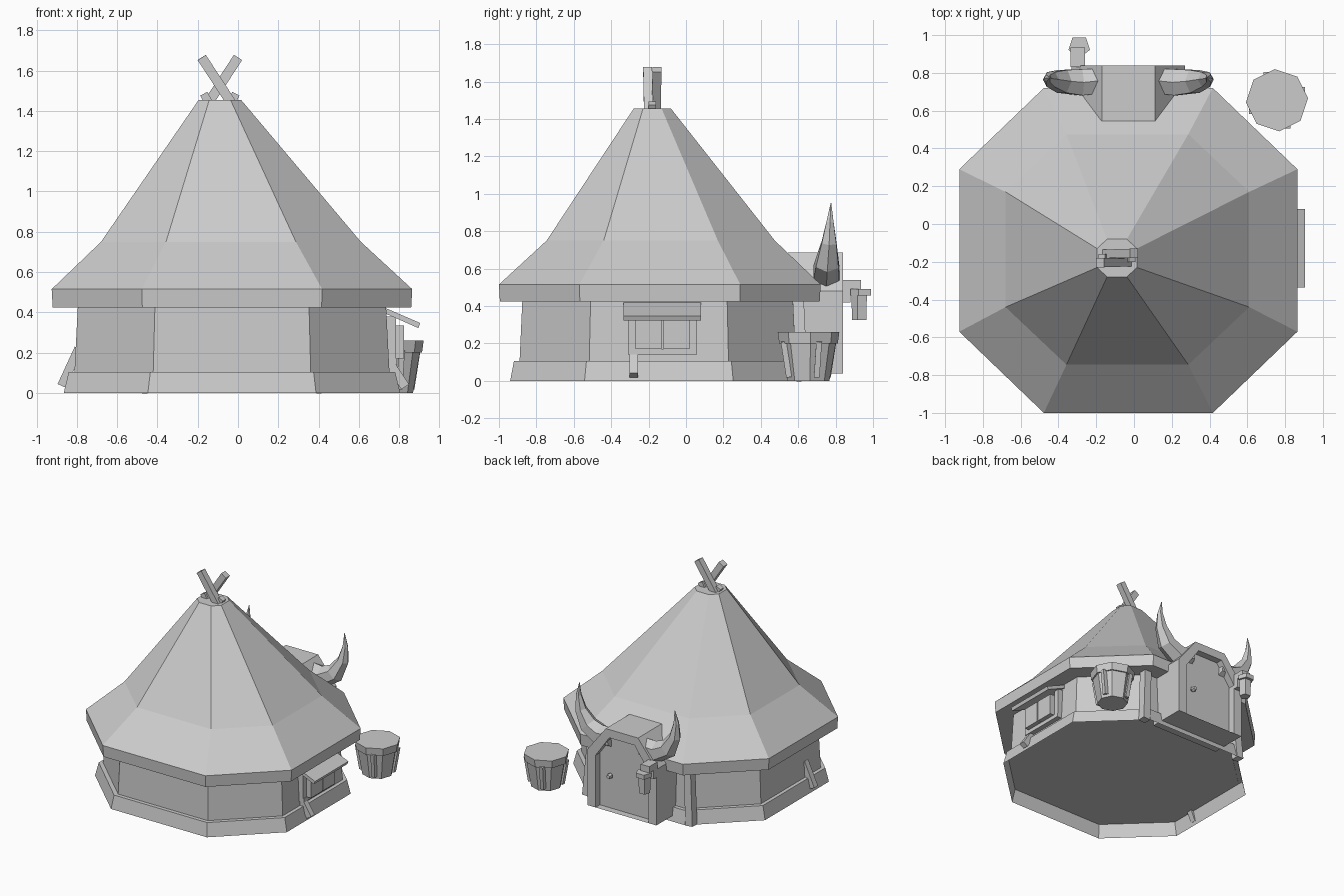
import bpy, bmesh, math
from mathutils import Vector

cube = bpy.data.objects.get("Cube")
if cube:
    bpy.data.objects.remove(cube, do_unlink=True)

GREY = (0.6, 0.6, 0.6, 1)
mat = bpy.data.materials.new("plain grey")
mat.use_nodes = True
mat.diffuse_color = GREY
mat.node_tree.nodes["Principled BSDF"].inputs["Base Color"].default_value = GREY

MID = -0.03  # centre line of hut and porch


def finish(name, bm):
    bmesh.ops.recalc_face_normals(bm, faces=bm.faces)
    mesh = bpy.data.meshes.new(name)
    bm.to_mesh(mesh)
    bm.free()
    mesh.materials.append(mat)
    obj = bpy.data.objects.new(name, mesh)
    bpy.context.collection.objects.link(obj)
    return obj


def loft(name, rings, cap_start=True, cap_end=True):
    bm = bmesh.new()
    rows = [[bm.verts.new(p) for p in ring] for ring in rings]
    for a, b in zip(rows, rows[1:]):
        for i in range(len(a)):
            j = (i + 1) % len(a)
            bm.faces.new((a[i], a[j], b[j], b[i]))
    if cap_start:
        bm.faces.new(rows[0])
    if cap_end:
        bm.faces.new(rows[-1])
    return finish(name, bm)


def octagon(cx, cy, hx, hy, z):
    """Eight corners of a chamfered rectangle."""
    signs = [(1, .5), (.5, 1), (-.5, 1), (-1, .5), (-1, -.5), (-.5, -1), (.5, -1), (1, -.5)]
    return [(cx + hx * a, cy + hy * b, z) for a, b in signs]


def circle(centre, r, sides, axis=(0, 0, 1), turn=0):
    axis = Vector(axis).normalized()
    u = axis.cross(Vector((0, 1, 0)))
    if u.length < 0.1:
        u = axis.cross(Vector((1, 0, 0)))
    u.normalize()
    v = axis.cross(u)
    angles = [turn + math.tau * i / sides for i in range(sides)]
    return [Vector(centre) + r * (math.cos(t) * u + math.sin(t) * v) for t in angles]


def box(name, lo, hi):
    rings = [[(lo[0], lo[1], z), (hi[0], lo[1], z), (hi[0], hi[1], z), (lo[0], hi[1], z)]
             for z in (lo[2], hi[2])]
    return loft(name, rings)


def beam(name, start, end, width, sides=4):
    axis = Vector(end) - Vector(start)
    return loft(name, [circle(p, width * 0.71, sides, axis, math.pi / 4) for p in (start, end)])


# Open skirt with a raised floor, ledge and walls
loft("base_skirt", [octagon(MID, -.145, .835, .795, 0), octagon(MID, -.145, .81, .775, .105),
                    octagon(MID, -.145, .75, .72, .105)], False)
loft("walls", [octagon(MID, -.145, .782, .745, .1), octagon(MID, -.145, .765, .73, .43)])

# Flared roof
loft("roof", [octagon(MID, -.14, .89, .855, .425), octagon(MID, -.14, .895, .86, .515),
              octagon(-.035, -.135, .645, .61, .75), octagon(-.09, -.18, .105, .1, 1.455)])

# Crossed poles at the peak
beam("peak_pole_left", (-.16, -.16, 1.42), (-.0, -.155, 1.665), .048)
beam("peak_pole_right", (-.02, -.2, 1.42), (-.18, -.205, 1.665), .048)
for side in (-1, 1):
    beam("peak_stub", (-.09 + side * .05, -.18, 1.43), (-.09 + side * .08, -.18, 1.485), .04)


# Porch: arched frame around a recessed door
def arch(half, eave, flat, top, y):
    pts = [(half, .04), (half, eave), (flat, top), (-flat, top), (-half, eave), (-half, .04)]
    return [(MID + x, y, z) for x, z in pts]


outer, inner = (.3, .48, .14, .685), (.23, .45, .11, .62)
loft("porch", [arch(*outer, .545), arch(*outer, .84), arch(*inner, .84), arch(*inner, .77)], True, False)
loft("door", [arch(*inner, .76), arch(*inner, .785)])
loft("door_knob", [circle((.1, y, .3), r, 6, (0, 1, 0)) for y, r in ((.78, .01), (.8, .022), (.825, .015))])

# Horns and leaning props on both sides of the porch
HORN = [(.13, .76, .585, .075), (.25, .75, .575, .08), (.35, .755, .63, .07),
        (.41, .765, .74, .045), (.425, .77, .85, .022), (.415, .775, .95, .002)]
for side, label in ((1, "left"), (-1, "right")):
    rings = []
    for i, (x, y, z, r) in enumerate(HORN):
        a, b = HORN[max(i - 1, 0)], HORN[min(i + 1, len(HORN) - 1)]
        axis = (side * (b[0] - a[0]), b[1] - a[1], b[2] - a[2])
        rings.append(circle((MID + side * x, y, z), r, 6, axis))
    loft("horn_" + label, rings)
    beam("porch_prop_" + label, (MID + side * .45, .62, 0), (MID + side * .42, .6, .43), .06)

# Hanging lantern
box("lantern_bracket", (-.335, .83, .42), (-.26, .88, .54))
box("lantern_arm", (-.335, .83, .49), (-.26, .935, .54))
loft("lantern_cap", [circle((-.29, .94, z), .06, 5, turn=math.pi / 2) for z in (.455, .49)])
loft("lantern_body", [circle((-.29, .93, z), r, 5, turn=math.pi / 2) for z, r in ((.325, .042), (.46, .046))])

# Window with awning on the left wall
for y in (-.31, .02):
    box("window_post", (.7, y, .14), (.785, y + .04, .38))
box("window_sill", (.7, -.31, .14), (.79, .06, .17))
box("window_pane", (.7, -.29, .16), (.765, .04, .36))
for y in (-.27, -.12):
    box("window_shutter", (.76, y, .17), (.825, y + .14, .335))
loft("awning", [[(.73, y, .395), (.895, y, .322), (.905, y, .347), (.735, y, .42)] for y in (-.335, .08)])

# Small leaning braces against the skirt
beam("left_brace", (.83, -.28, .03), (.75, -.28, .15), .045)
beam("right_brace", (-.875, -.34, .035), (-.79, -.34, .22), .045)

# Bucket with rim and straps
BX, BY = .757, .655
TURN = math.radians(4)
loft("bucket_body", [circle((BX, BY, z), r, 8, turn=TURN) for z, r in ((0, .112), (.21, .148))])
loft("bucket_rim", [circle((BX, BY, z), r, 8, turn=TURN) for z, r in ((.2, .157), (.26, .165))])
for i in range(4):
    t = math.tau * i / 4 + .4
    c, s = math.cos(t), math.sin(t)
    beam("bucket_strap", (BX + .113 * c, BY + .113 * s, .02), (BX + .145 * c, BY + .145 * s, .21), .03)
